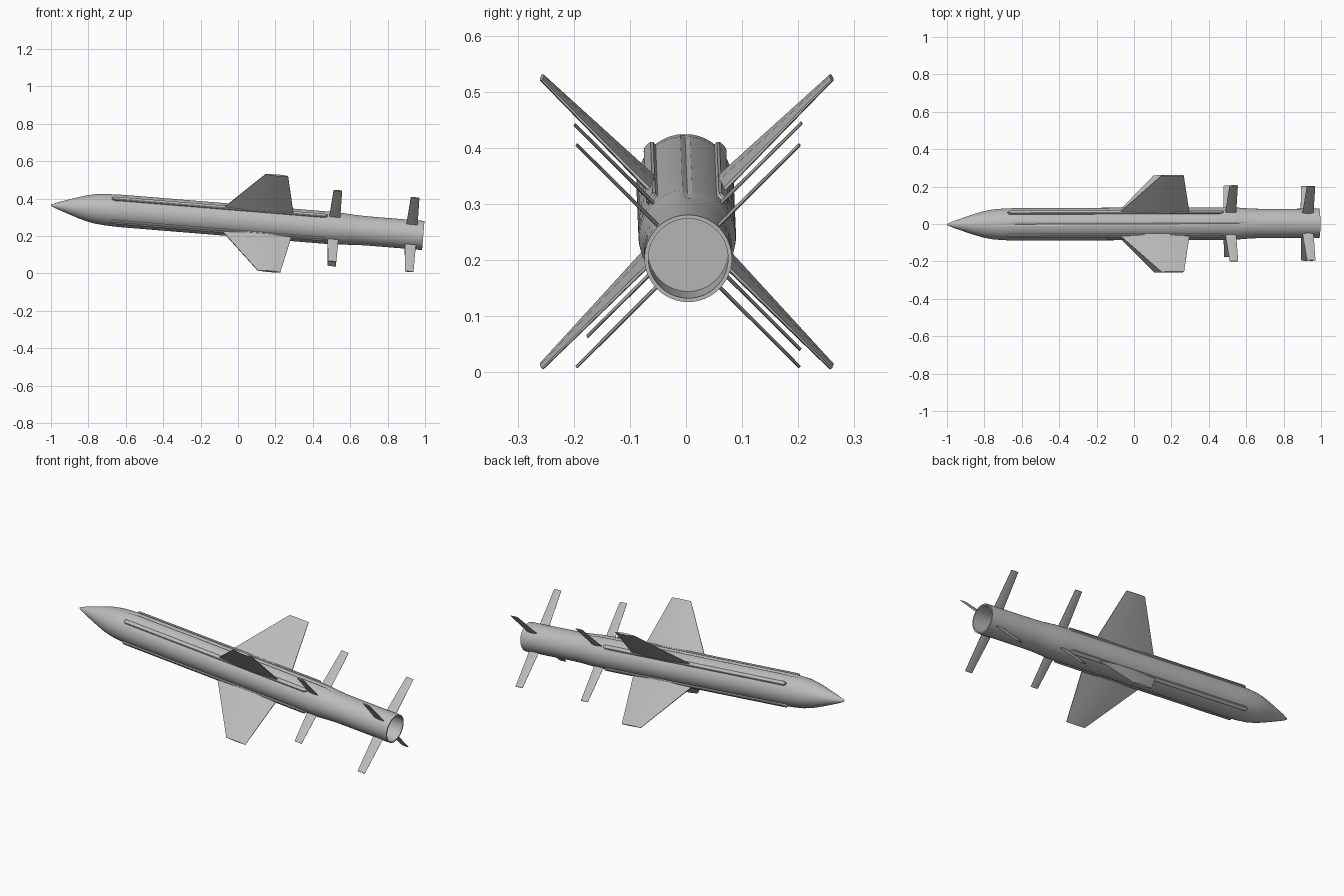
import bpy, bmesh, math
from mathutils import Matrix, Vector

if "Cube" in bpy.data.objects:
    bpy.data.objects.remove(bpy.data.objects["Cube"])

grey = bpy.data.materials.new("light grey")
grey.diffuse_color = (0.50, 0.50, 0.50, 1)
grey.use_nodes = True
grey.node_tree.nodes["Principled BSDF"].inputs["Base Color"].default_value = grey.diffuse_color

# Body axis: nose at the origin, tail along +x, then pitched nose-up
POSE = (Matrix.Translation((-1.0, -0.003, 0.365))
        @ Matrix.Rotation(math.radians(0.2), 4, 'Z')
        @ Matrix.Rotation(math.radians(4.65), 4, 'Y'))


def finish(name, bm, turn=0.0, angle=30):
    bmesh.ops.recalc_face_normals(bm, faces=bm.faces)
    bm.transform(POSE @ Matrix.Rotation(turn, 4, 'X'))
    mesh = bpy.data.meshes.new(name)
    bm.to_mesh(mesh)
    bm.free()
    mesh.materials.append(grey)
    ob = bpy.data.objects.new(name, mesh)
    bpy.context.collection.objects.link(ob)
    bpy.ops.object.select_all(action='DESELECT')
    ob.select_set(True)
    bpy.context.view_layer.objects.active = ob
    bpy.ops.object.shade_smooth_by_angle(angle=math.radians(angle))
    return ob


def loft(bm, rings):
    """Skin equal-length rings of points and cap both ends."""
    vs = [[bm.verts.new(p) for p in r] for r in rings]
    n = len(vs[0])
    for a, b in zip(vs, vs[1:]):
        for i in range(n):
            j = (i + 1) % n
            bm.faces.new((a[i], a[j], b[j], b[i]))
    bm.faces.new(vs[0])
    bm.faces.new(vs[-1])


# Fuselage: turned profile with pointed nose, waist and hollow tail
profile = [(0, .002), (.01, .008), (.04, .020), (.09, .037), (.14, .054), (.19, .069),
           (.24, .079), (.30, .0845), (.38, .087), (.7, .087), (1.1, .087), (1.5, .087),
           (1.55, .086), (1.60, .082), (1.65, .079), (1.72, .078), (1.997, .078),
           (1.997, .071), (1.85, .071)]
SEG = 64
bm = bmesh.new()
rings = []
for k, (s, r) in enumerate(profile):
    ring = []
    for i in range(SEG):
        a = 2 * math.pi * i / SEG
        # shallow seam along the top
        rr = r - .004 if i == 0 and .25 < s < 1.62 else r
        ring.append((s, rr * math.sin(a), rr * math.cos(a)))
    rings.append(ring)
loft(bm, rings)
finish("fuselage", bm)


def blade(name, turn, stations, thick_at=(.35, .7)):
    """Faceted fin; stations are (radius, leading, trailing, thickness)."""
    bm = bmesh.new()
    rings = []
    for r, le, te, t in stations:
        c = te - le
        x1, x2 = le + c * thick_at[0], le + c * thick_at[1]
        e = t * .12
        rings.append([(le, -e, r), (x1, -t / 2, r), (x2, -t / 2, r), (te, -e, r),
                      (te, e, r), (x2, t / 2, r), (x1, t / 2, r), (le, e, r)])
    loft(bm, rings)
    finish(name, bm, turn)


def raceway(name, turn):
    """Long low strip with rounded ends."""
    bm = bmesh.new()
    s0, s1, w = .345, 1.455, .012
    outline = []
    for cx, start in ((s1, -90), (s0, 90)):
        for i in range(9):
            a = math.radians(start + i * 22.5)
            outline.append((cx + 2 * w * math.cos(a), w * math.sin(a)))
    mid = (s0 + s1) / 2
    rings = [[(x, y, .075) for x, y in outline],
             [(x, y, .092) for x, y in outline],
             [(mid + (x - mid) * .996, y * .7, .0955) for x, y in outline]]
    loft(bm, rings)
    finish(name, bm, turn)


# Four of everything, arranged as an X (upper +y, lower +y, lower -y, upper -y)
sides = {"upper_back": -45, "lower_back": -135, "lower_front": 135, "upper_front": 45}
front_reach = {"upper_back": .288, "lower_back": .285, "lower_front": .252, "upper_front": .284}
for side, deg in sides.items():
    a = math.radians(deg)
    raceway("raceway_" + side, a)
    blade("wing_" + side, a, [(.07, .905, 1.297, .024), (.092, .925, 1.295, .022),
                              (.365, 1.13, 1.25, .010)])
    blade("mid_fin_" + side, a, [(.065, 1.487, 1.547, .006),
                                 (front_reach[side], 1.50, 1.545, .005)])
    blade("tail_fin_" + side, a, [(.073, 1.902, 1.962, .006),
                                  (.281, 1.915, 1.960, .005)])
